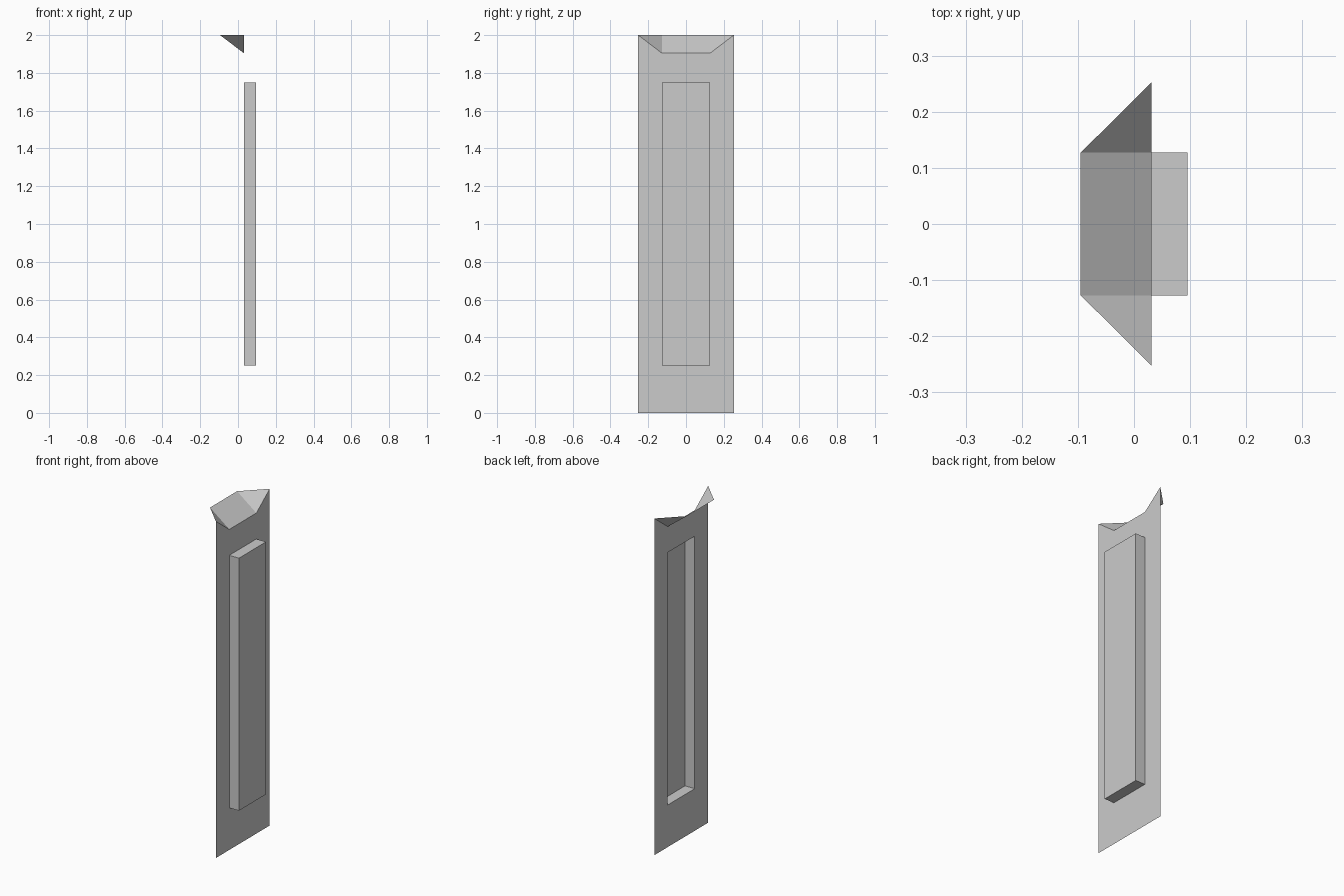
import bpy, bmesh

if "Cube" in bpy.data.objects:
    bpy.data.objects.remove(bpy.data.objects["Cube"])

X0 = 0.0315            # plane of the sheet
DEPTH = 0.0635         # how far the panel stands out
W, IN = 0.253, 0.127   # half widths: sheet, panel / notch
Z_LO, Z_HI, Z_NOTCH, TOP = 0.25, 1.75, 1.904, 2.0


def build(name, points, faces):
    """Open surface from a few named points."""
    bm = bmesh.new()
    v = {k: bm.verts.new(p) for k, p in points.items()}
    for f in faces:
        bm.faces.new([v[k] for k in f.split()])
    mesh = bpy.data.meshes.new(name)
    bm.to_mesh(mesh)
    bm.free()
    obj = bpy.data.objects.new(name, mesh)
    bpy.context.collection.objects.link(obj)
    return obj


def pair(key, x, y, z):
    """Left and right copies of a point."""
    return {key + "L": (x, -y, z), key + "R": (x, y, z)}


# Flat sheet with a window and a notched top edge
window = pair("lo", X0, IN, Z_LO) | pair("hi", X0, IN, Z_HI)
notch = pair("top", X0, W, TOP) | pair("n", X0, IN, Z_NOTCH)
build("door_sheet", window | notch | pair("base", X0, W, 0), [
    "baseL baseR loR loL",
    "baseR topR nR hiR loR",
    "baseL loL hiL nL topL",
    "hiL hiR nR nL",
])

# Raised panel, hollow at the back
raised = pair("LO", X0 + DEPTH, IN, Z_LO) | pair("HI", X0 + DEPTH, IN, Z_HI)
build("raised_panel", window | raised, [
    "LOL LOR HIR HIL",
    "loL loR LOR LOL",
    "loR hiR HIR LOR",
    "hiR hiL HIL HIR",
    "hiL loL LOL HIL",
])

# Scoop handle folded back from the notch, open on top
build("scoop_handle", notch | pair("back", X0 - 0.1265, IN, TOP), [
    "nL nR backR backL",
    "nR topR backR",
    "nL backL topL",
])
